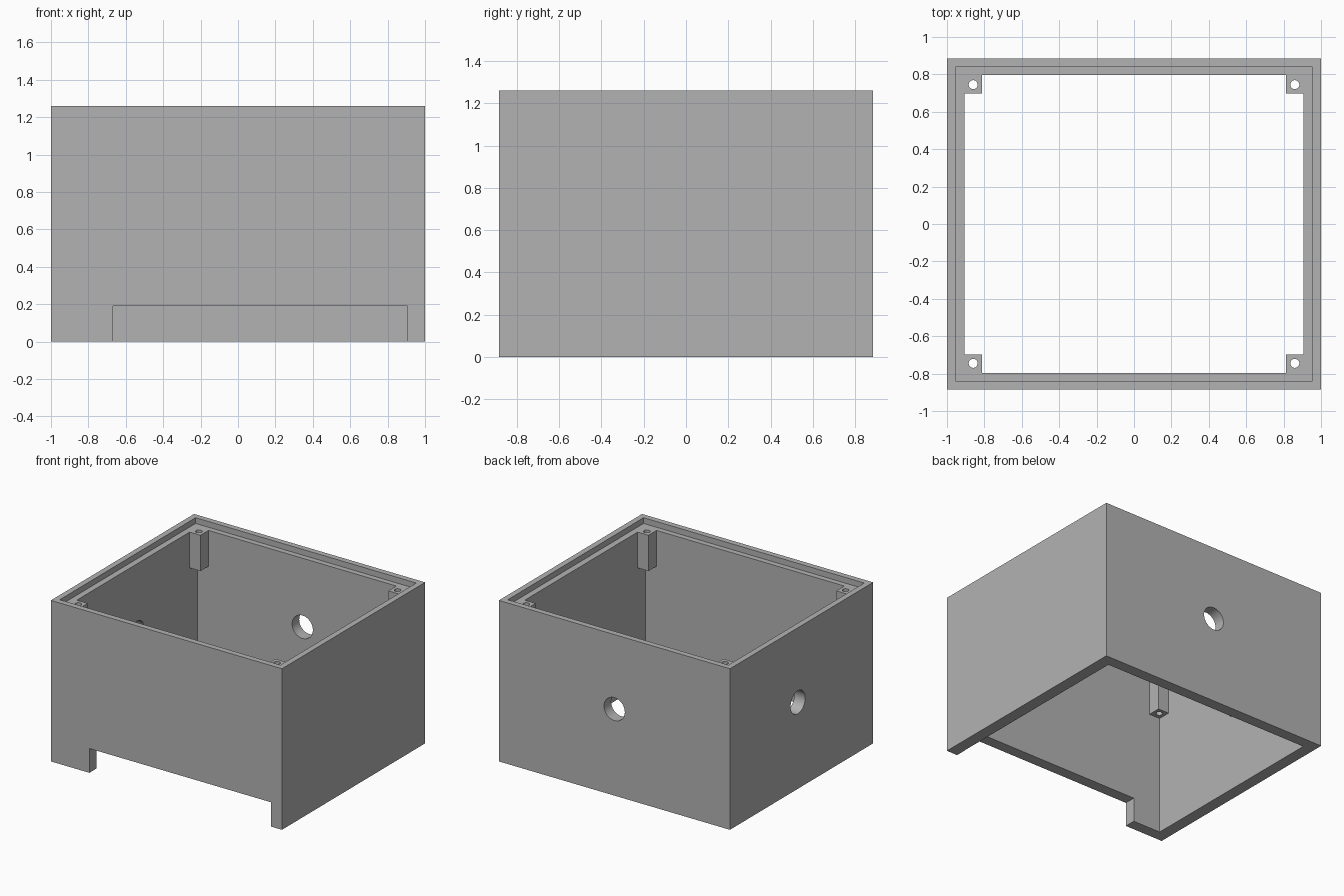
import bpy
import math

# Remove the default cube
default = bpy.data.objects.get("Cube")
if default:
    bpy.data.objects.remove(default, do_unlink=True)

# Main dimensions
HX, HY, H = 1.0, 0.885, 1.26
WALL = 0.09
LIP = WALL / 2
LEDGE = H - 0.045

grey = bpy.data.materials.new("light grey plastic")
grey.use_nodes = True
colour = (0.45, 0.45, 0.45, 1)
grey.diffuse_color = colour
grey.node_tree.nodes["Principled BSDF"].inputs["Base Color"].default_value = colour


def box(name, lo, hi):
    """Axis-aligned box between two corners."""
    bpy.ops.mesh.primitive_cube_add(size=1, location=[(a + b) / 2 for a, b in zip(lo, hi)])
    ob = bpy.context.object
    ob.name = name
    ob.scale = [b - a for a, b in zip(lo, hi)]
    bpy.ops.object.transform_apply(location=True, rotation=True, scale=True)
    ob.data.materials.append(grey)
    return ob


def rod(name, centre, radius, depth, rotation=(0, 0, 0)):
    bpy.ops.mesh.primitive_cylinder_add(vertices=32, radius=radius, depth=depth,
                                        location=centre, rotation=rotation)
    ob = bpy.context.object
    ob.name = name
    ob.data.materials.append(grey)
    return ob


def combine(target, tool, operation):
    """Apply a boolean and discard the tool."""
    mod = target.modifiers.new(operation.title(), 'BOOLEAN')
    mod.operation = operation
    mod.solver = 'EXACT'
    mod.object = tool
    bpy.context.view_layer.objects.active = target
    bpy.ops.object.modifier_apply(modifier=mod.name)
    bpy.data.objects.remove(tool, do_unlink=True)


# Open-ended rectangular shell
body = box("enclosure_body", (-HX, -HY, 0), (HX, HY, H))
ix, iy = HX - WALL - 0.003, HY - WALL + 0.002
combine(body, box("interior", (-ix, -iy, -1), (ix, iy, 2)), 'DIFFERENCE')

# Screw posts in the four corners, rooted in the walls
corners = [(sx, sy) for sx in (-1, 1) for sy in (-1, 1)]
for sx, sy in corners:
    xs = sorted((sx * 0.813, sx * 0.93))
    ys = sorted((sy * 0.697, sy * 0.82))
    combine(body, box("screw_post", (xs[0], ys[0], 0.935), (xs[1], ys[1], LEDGE + 0.02)), 'UNION')

# Stepped ledge for a lid
rx, ry = HX - LIP, HY - LIP
combine(body, box("lid_recess", (-rx, -ry, LEDGE), (rx, ry, 2)), 'DIFFERENCE')

# Screw holes through the posts
for sx, sy in corners:
    combine(body, rod("screw_hole", (sx * 0.86, sy * 0.745, 1.1), 0.024, 0.8), 'DIFFERENCE')

# Cable holes in the back and one side wall
combine(body, rod("back_hole", (0, HY, 0.677), 0.09, 0.4, (math.pi / 2, 0, 0)), 'DIFFERENCE')
combine(body, rod("side_hole", (-HX, 0.045, 0.677), 0.09, 0.4, (0, math.pi / 2, 0)), 'DIFFERENCE')

# Wide slot along the bottom of the front wall
combine(body, box("front_slot", (-0.667, -1, -0.1), (0.905, -0.75, 0.19)), 'DIFFERENCE')

# Smooth the hole walls, keep box edges sharp
bpy.ops.object.select_all(action='DESELECT')
body.select_set(True)
bpy.context.view_layer.objects.active = body
bpy.ops.object.shade_smooth_by_angle(angle=math.radians(30))
